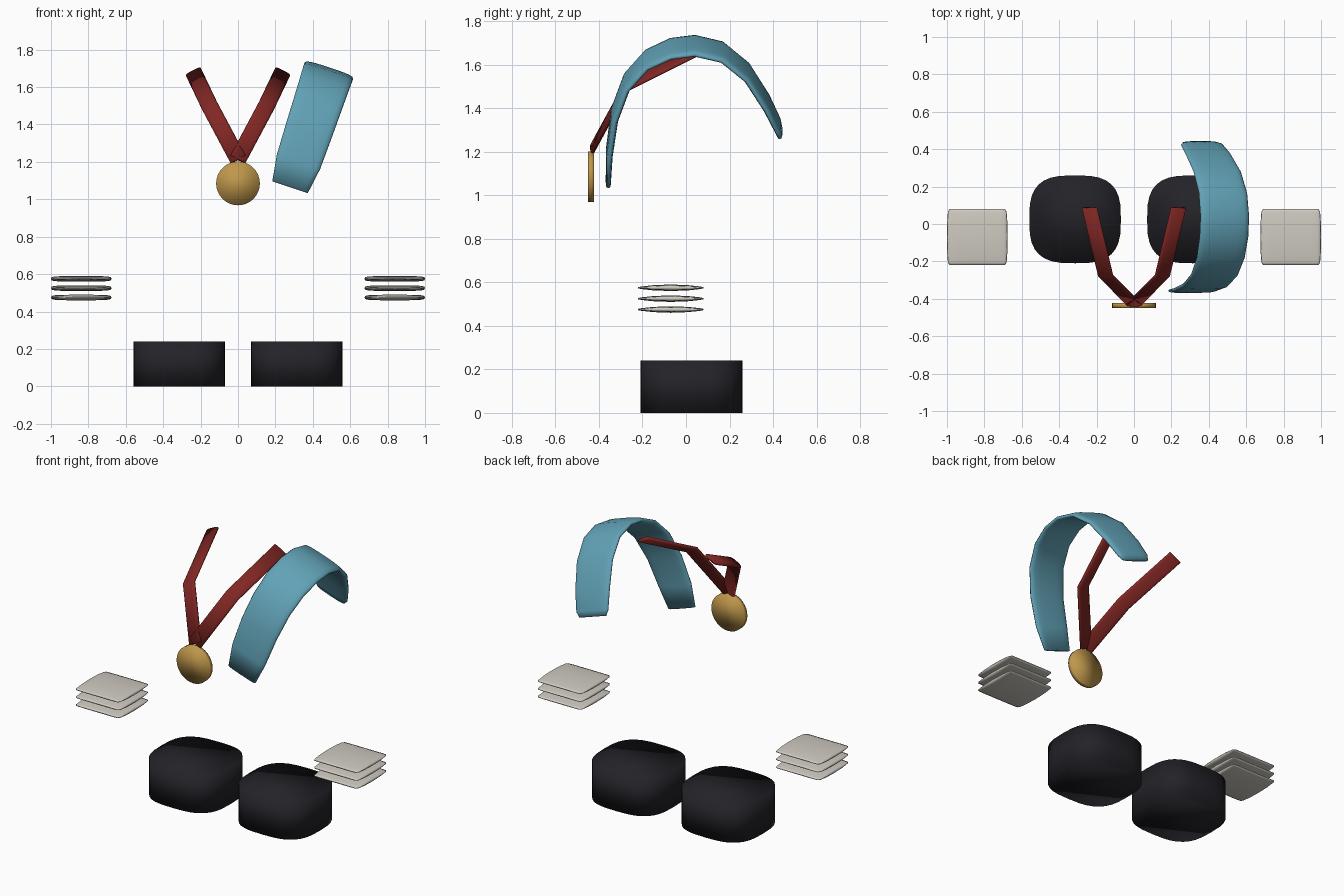
import bpy, bmesh, math
from mathutils import Vector

if "Cube" in bpy.data.objects:
    bpy.data.objects.remove(bpy.data.objects["Cube"])


def material(name, rgb):
    m = bpy.data.materials.new(name)
    m.diffuse_color = (*rgb, 1)
    m.use_nodes = True
    m.node_tree.nodes["Principled BSDF"].inputs["Base Color"].default_value = m.diffuse_color
    return m


BLACK = material("black", (0.016, 0.016, 0.021))
BLUE = material("blue", (0.12, 0.36, 0.47))
RED = material("red", (0.22, 0.02, 0.017))
GOLD = material("gold", (0.52, 0.31, 0.07))
PALE = material("pale", (0.62, 0.59, 0.53))


def loft(name, rings, mat, power=2.0, sides=24):
    """Skin superellipse rings given as (centre, u axis, v axis, half u, half v)."""
    bm = bmesh.new()
    loops = []
    for c, u, v, a, b in rings:
        loop = []
        for i in range(sides):
            t = 2 * math.pi * i / sides
            ct, st = math.cos(t), math.sin(t)
            p = math.copysign(abs(ct) ** (2 / power), ct) * a
            q = math.copysign(abs(st) ** (2 / power), st) * b
            loop.append(bm.verts.new(Vector(c) + Vector(u) * p + Vector(v) * q))
        loops.append(loop)
    for l0, l1 in zip(loops, loops[1:]):
        for i in range(sides):
            j = (i + 1) % sides
            bm.faces.new((l0[i], l0[j], l1[j], l1[i]))
    bm.faces.new(loops[0])
    bm.faces.new(loops[-1])
    bmesh.ops.recalc_face_normals(bm, faces=bm.faces)
    for f in bm.faces:
        f.smooth = True
    me = bpy.data.meshes.new(name)
    bm.to_mesh(me)
    bm.free()
    me.materials.append(mat)
    ob = bpy.data.objects.new(name, me)
    bpy.context.collection.objects.link(ob)
    return ob


def strip(name, points, across, widths, thick, mat, power):
    """Sweep a flat section along a path, its width kept along one axis."""
    pts = [Vector(p) for p in points]
    across = Vector(across).normalized()
    rings = []
    for i, p in enumerate(pts):
        tan = (pts[min(i + 1, len(pts) - 1)] - pts[max(i - 1, 0)]).normalized()
        rings.append((p, across, tan.cross(across).normalized(), widths[i], thick[i]))
    return loft(name, rings, mat, power, 16)


X, Y, Z = (1, 0, 0), (0, 1, 0), (0, 0, 1)

for side, s in (("left", -1), ("right", 1)):
    # Feet: rounded square blocks
    loft(f"{side}_foot", [((s * 0.315, 0.025, z), X, Y, 0.245, 0.235)
                          for z in (0, 0.24)], BLACK, 3.0, 32)

    # Stacks of three pillow-shaped plates
    for k in range(3):
        rings = [((s * 0.838, -0.07 + dy, 0.475 + 0.05 * k), X, Z, w, t)
                 for dy, w, t in ((-0.15, 0.148, 0.003), (-0.135, 0.157, 0.006),
                                  (-0.08, 0.161, 0.012), (0, 0.162, 0.015),
                                  (0.08, 0.161, 0.012), (0.135, 0.157, 0.006),
                                  (0.15, 0.148, 0.003))]
        loft(f"{side}_plate_{k + 1}", rings, PALE, 4.0, 20)

    # Ribbon straps running back from the medal
    strip(f"{side}_ribbon", [(0, -0.43, 1.215), (s * 0.152, -0.275, 1.5),
                             (s * 0.238, 0.085, 1.68)],
          (0.89, 0, -0.46 * s), [0.045] * 3, [0.012] * 3, RED, 3.0)

# Medal disc
loft("medal", [((0, y, 1.085), X, Z, 0.117, 0.117) for y in (-0.45, -0.422)],
     GOLD, 2.0, 32)

# Tilted arched sash
arch = [(-0.357, 1.065), (-0.352, 1.2), (-0.328, 1.37), (-0.272, 1.52),
        (-0.18, 1.622), (-0.07, 1.673), (0.04, 1.687), (0.165, 1.658),
        (0.28, 1.565), (0.37, 1.425), (0.422, 1.32), (0.432, 1.29)]
strip("sash", [(0.28 + 0.333 * (z - 1.07), y, z) for y, z in arch],
      (0.95, 0, -0.316),
      [0.1, 0.122, 0.128, 0.132, 0.135, 0.137, 0.137, 0.136, 0.133, 0.127, 0.118, 0.1],
      [0.012, 0.016] + [0.018] * 8 + [0.016, 0.012], BLUE, 3.0)
